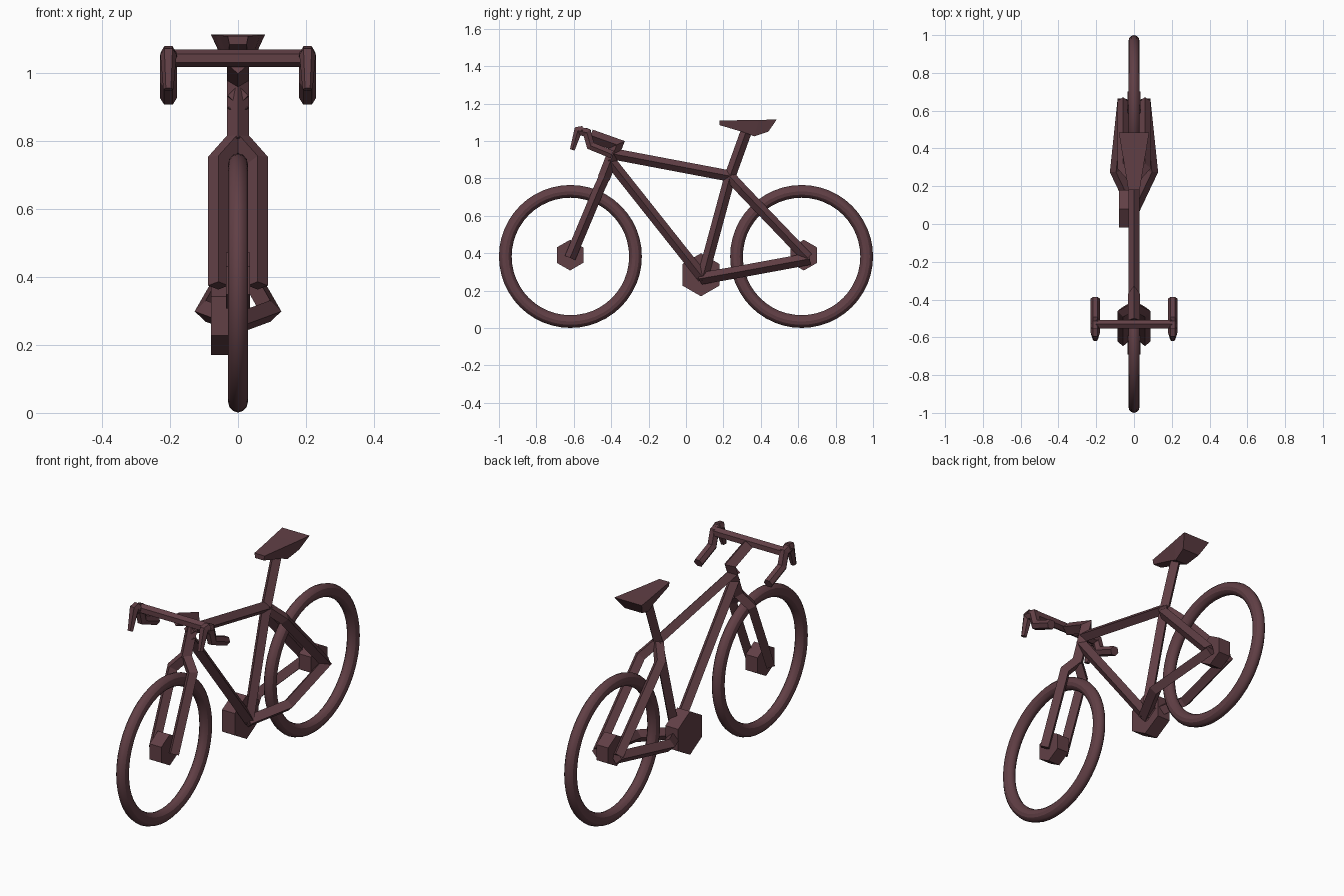
import bpy, bmesh, math
from mathutils import Vector

if "Cube" in bpy.data.objects:
    bpy.data.objects.remove(bpy.data.objects["Cube"])

paint = bpy.data.materials.new("dark_maroon")
paint.use_nodes = True
colour = (0.12, 0.05, 0.06, 1)
paint.diffuse_color = colour
paint.node_tree.nodes["Principled BSDF"].inputs["Base Color"].default_value = colour


def finish(bm, name):
    bmesh.ops.recalc_face_normals(bm, faces=bm.faces)
    mesh = bpy.data.meshes.new(name)
    bm.to_mesh(mesh)
    bm.free()
    mesh.materials.append(paint)
    obj = bpy.data.objects.new(name, mesh)
    bpy.context.collection.objects.link(obj)
    return obj


def skin(rings, name):
    """Join matching rings of points and cap both ends."""
    bm = bmesh.new()
    loops = [[bm.verts.new(p) for p in ring] for ring in rings]
    for a, b in zip(loops, loops[1:]):
        for i in range(len(a)):
            j = (i + 1) % len(a)
            bm.faces.new((a[i], a[j], b[j], b[i]))
    bm.faces.new(loops[0])
    bm.faces.new(loops[-1])
    return finish(bm, name)


def tube(name, points, radius=0.03, sides=4, end_radius=None):
    """Straight-sided tube with mitred corners."""
    pts = [Vector(p) for p in points]
    dirs = [(b - a).normalized() for a, b in zip(pts, pts[1:])]
    ref = Vector((0, 0, 1)) if abs(dirs[0].x) > 0.9 else Vector((1, 0, 0))
    d = dirs[0]
    u = (ref - d * ref.dot(d)).normalized()
    v = d.cross(u)
    angles = [math.tau * k / sides for k in range(sides)]
    ring = [pts[0] + radius * (u * math.cos(a) + v * math.sin(a)) for a in angles]
    rings = [ring]
    for i, d in enumerate(dirs):
        n = d + dirs[min(i + 1, len(dirs) - 1)]
        ring = [p + d * ((pts[i + 1] - p).dot(n) / d.dot(n)) for p in ring]
        rings.append(ring)
    if end_radius:
        rings[-1] = [pts[-1] + (p - pts[-1]) * end_radius / radius for p in ring]
    return skin(rings, name)


def hex_block(name, y, z, radius, x0, x1):
    """Six-sided block lying across the bicycle, corner up."""
    angles = [math.tau * k / 6 for k in range(6)]
    skin([[(x, y + radius * math.sin(a), z + radius * math.cos(a)) for a in angles]
          for x in (x0, x1)], name)


# Wheels and hubs
for name, y, hub_y in (("front", -0.618, -0.62), ("rear", 0.618, 0.63)):
    bpy.ops.mesh.primitive_torus_add(
        location=(0, y, 0.383), rotation=(0, math.pi / 2, 0),
        major_segments=48, minor_segments=12, major_radius=0.348, minor_radius=0.034)
    wheel = bpy.context.object
    wheel.name = name + "_wheel"
    wheel.scale.z = 0.87
    wheel.data.materials.append(paint)
    bpy.ops.object.shade_smooth_by_angle()
    hex_block(name + "_hub", hub_y, 0.39, 0.082, -0.035, 0.035)

# Chainring block on the right
hex_block("chainring", 0.08, 0.285, 0.115, -0.08, -0.005)

# Frame
tube("top_tube", [(0, -0.41, 0.935), (0, 0.25, 0.81)])
tube("down_tube", [(0, -0.41, 0.9), (0, 0.09, 0.27)])
tube("seat_tube", [(0, 0.085, 0.255), (0, 0.235, 0.81), (0, 0.325, 1.06)])
tube("steerer_and_stem",
     [(0, -0.44, 0.8), (0, -0.37, 0.98), (0, -0.51, 1.03)], radius=0.033)

# Paired fork legs and stays
for side, s in (("left", 1), ("right", -1)):
    tube(side + "_fork_leg", [(0, -0.41, 0.87), (0, -0.435, 0.81),
                              (s * 0.058, -0.465, 0.745), (s * 0.058, -0.62, 0.375)])
    tube(side + "_seat_stay", [(0, 0.235, 0.81), (s * 0.058, 0.30, 0.74),
                               (s * 0.058, 0.65, 0.375)])
    tube(side + "_chain_stay", [(0, 0.08, 0.265), (s * 0.095, 0.28, 0.30),
                                (s * 0.055, 0.66, 0.37)], radius=0.032)

# Handlebar with drops and brake levers
tube("handlebar", [(-0.2, -0.53, 1.045), (0.2, -0.53, 1.045)], radius=0.026, sides=6)
for side, s in (("left", 1), ("right", -1)):
    x = s * 0.205
    tube(side + "_drop", [(x, -0.575, 1.055), (x, -0.53, 1.045),
                          (x, -0.51, 0.975), (x, -0.395, 0.928)], radius=0.025, sides=6)
    tube(side + "_brake_lever", [(x, -0.55, 1.06), (x, -0.578, 1.055), (x, -0.608, 0.953)],
         radius=0.024, sides=6, end_radius=0.015)

# Saddle: (y, top z, bottom z, top half width, bottom half width)
sections = [
    (0.18, 0.18, 1.11, 1.085, 0.03, 0.025),
    (0.335, 0.315, 1.112, 1.045, 0.055, 0.03),
    (0.39, 0.365, 1.113, 1.025, 0.065, 0.035),
    (0.485, 0.44, 1.115, 1.05, 0.08, 0.05),
]
skin([[(-w, yt, t), (w, yt, t), (b, yb, z), (-b, yb, z)]
      for yt, yb, t, z, w, b in sections], "saddle")
